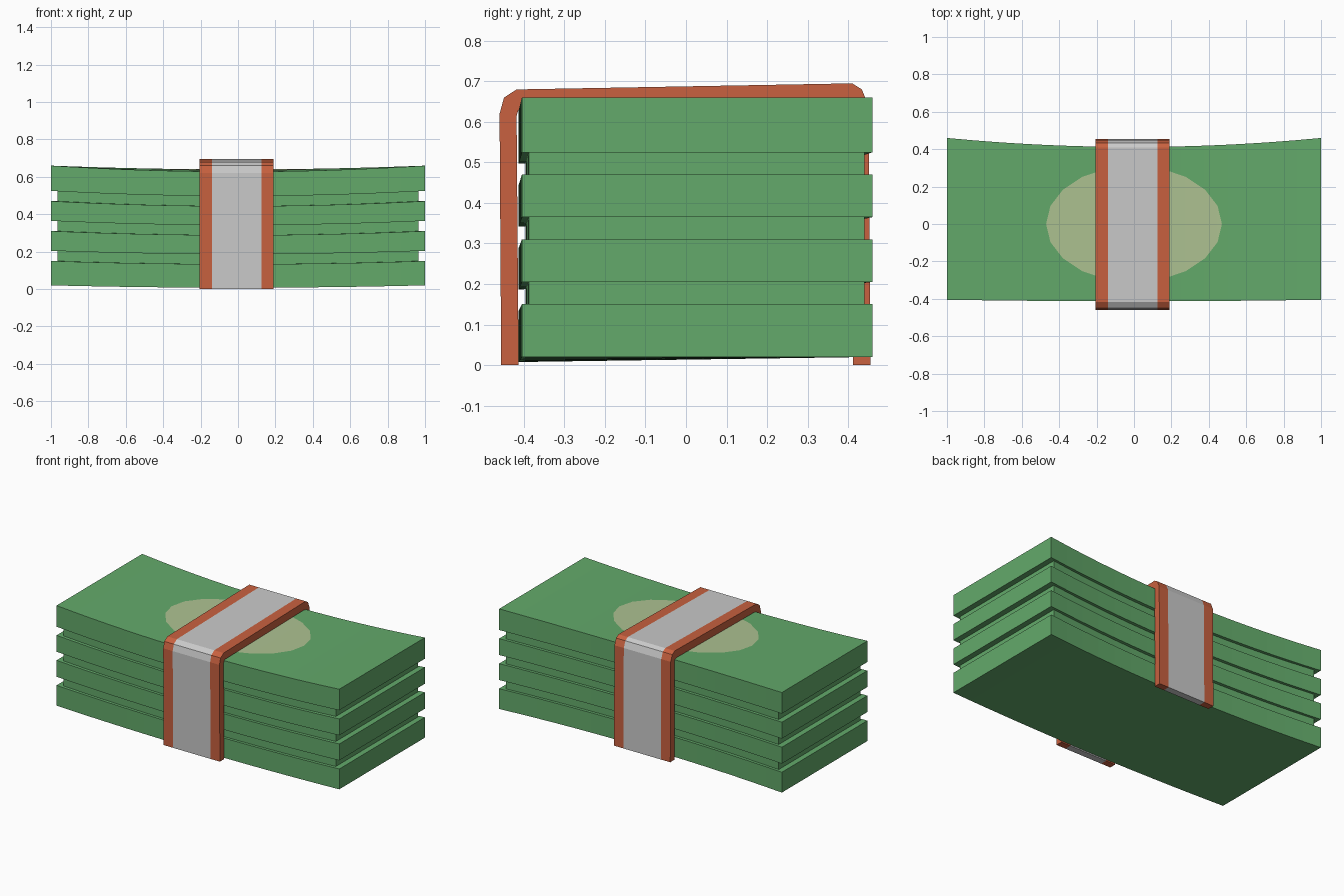
import bpy, bmesh, math

if "Cube" in bpy.data.objects:
    bpy.data.objects.remove(bpy.data.objects["Cube"])


def material(name, rgb):
    m = bpy.data.materials.new(name)
    m.diffuse_color = (*rgb, 1)
    m.use_nodes = True
    m.node_tree.nodes["Principled BSDF"].inputs["Base Color"].default_value = m.diffuse_color
    return m


GREEN = material("green paper", (0.125, 0.40, 0.145))
PALE = material("pale green ink", (0.42, 0.54, 0.285))
ORANGE = material("orange band edge", (0.58, 0.12, 0.05))
GREY = material("light grey band", (0.59, 0.59, 0.59))


def finish(name, bm, *mats):
    bmesh.ops.recalc_face_normals(bm, faces=bm.faces)
    me = bpy.data.meshes.new(name)
    bm.to_mesh(me)
    bm.free()
    for m in mats:
        me.materials.append(m)
    ob = bpy.data.objects.new(name, me)
    bpy.context.collection.objects.link(ob)
    return ob


def sag(x, y, z):
    """Height after the band pulls the middle of the stack down."""
    return z - (0.02 * z / 0.66 + 0.012 * (0.5 - y / 0.83)) * (1 - x * x)


# Banknote stack: rings of alternating full and inset layers
N = 16
heights = [0.02, 0.15, 0.205, 0.31, 0.365, 0.47, 0.525, 0.66]
levels = []
for i in range(len(heights) - 1):
    inset = i % 2
    levels += [(heights[i], inset), (heights[i + 1], inset)]

bm = bmesh.new()
rings = []
for z, inset in levels:
    front, back = [], []
    for i in range(N + 1):
        t = -1 + 2 * i / N
        x = t * (1 - 0.036 * inset)
        yf = -0.413 + 0.008 * t * t + 0.017 * inset
        yb = 0.412 + 0.048 * t * t - 0.02 * inset
        front.append(bm.verts.new((x, yf, sag(t, yf, z))))
        back.append(bm.verts.new((x, yb, sag(t, yb, z))))
    rings.append((front, back))
loops = [f + b[::-1] for f, b in rings]
for a, b in zip(loops, loops[1:]):
    for i in range(len(a)):
        j = (i + 1) % len(a)
        bm.faces.new((a[i], a[j], b[j], b[i]))
for f, b in (rings[0], rings[-1]):
    for i in range(N):
        bm.faces.new((f[i], f[i + 1], b[i + 1], b[i]))
finish("banknote_stack", bm, GREEN)

# Oval print: thin sheet following the sagging top
bm = bmesh.new()
K = 10
left = bm.verts.new((-0.47, 0, sag(-0.47, 0, 0.66) + 0.003))
right = bm.verts.new((0.47, 0, sag(0.47, 0, 0.66) + 0.003))
cols = [(left,)]
for k in range(1, K):
    a = math.pi * (1 - k / K)
    x, h = 0.47 * math.cos(a), 0.312 * math.sin(a)
    cols.append([bm.verts.new((x, y, sag(x, y, 0.66) + 0.003)) for y in (-h, h)])
cols.append((right,))
for a, b in zip(cols, cols[1:]):
    bm.faces.new([*a[:1], *b, *a[1:]])
oval = finish("oval_print", bm, PALE)
if oval.data.polygons[0].normal.z < 0:
    oval.data.flip_normals()

# Paper band: arch profile extruded in three strips, orange edges and grey middle
outer = [(-0.456, 0), (-0.46, 0.62), (-0.449, 0.66), (-0.418, 0.68),
         (0.41, 0.695), (0.434, 0.68), (0.45, 0.64), (0.455, 0)]
inner = [(-0.413, 0), (-0.418, 0.615), (-0.414, 0.628), (-0.405, 0.634),
         (0.395, 0.645), (0.405, 0.64), (0.41, 0.625), (0.412, 0)]
xs = [-0.207, -0.14, 0.125, 0.191]
bm = bmesh.new()
prof = outer + inner[::-1]
sec = [[bm.verts.new((x, y, z)) for y, z in prof] for x in xs]
M, P = len(outer), len(prof)
for s in range(3):
    for i in range(P):
        j = (i + 1) % P
        f = bm.faces.new((sec[s][i], sec[s][j], sec[s + 1][j], sec[s + 1][i]))
        f.material_index = 1 if s == 1 else 0
for v in (sec[0], sec[-1]):
    for i in range(M - 1):
        bm.faces.new((v[i], v[i + 1], v[P - 2 - i], v[P - 1 - i]))
finish("paper_band", bm, ORANGE, GREY)
